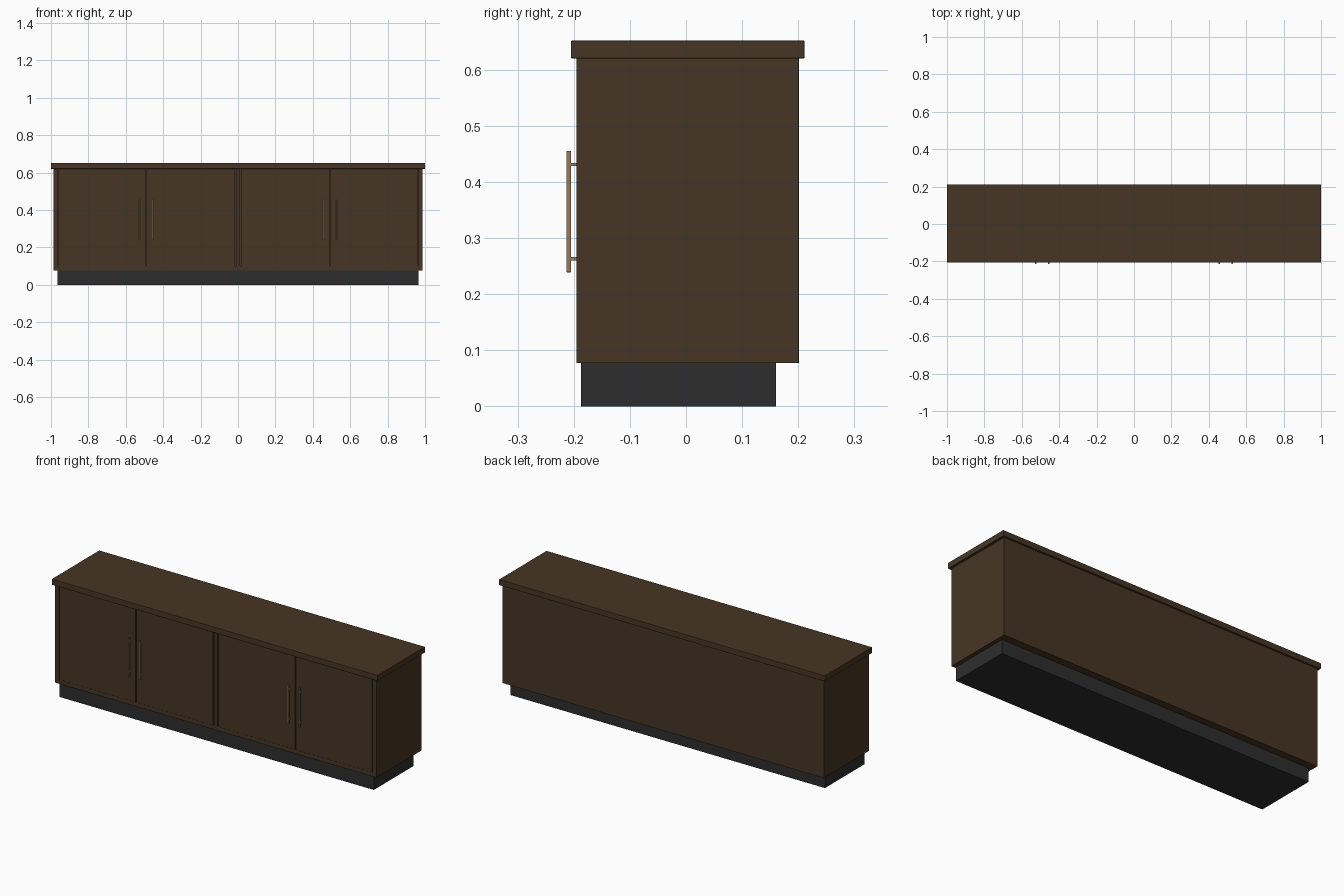
import bpy

if "Cube" in bpy.data.objects:
    bpy.data.objects.remove(bpy.data.objects["Cube"])


def material(name, rgb):
    m = bpy.data.materials.new(name)
    m.diffuse_color = (*rgb, 1)
    m.use_nodes = True
    m.node_tree.nodes["Principled BSDF"].inputs["Base Color"].default_value = m.diffuse_color
    return m


wood = material("dark walnut", (0.062, 0.036, 0.0175))
black = material("charcoal", (0.027, 0.027, 0.027))
bronze = material("bronze", (0.32, 0.19, 0.105))


def box(name, x, y, z, mat, bevel=0.0):
    """Box from (min, max) ranges on each axis."""
    bpy.ops.mesh.primitive_cube_add(size=1)
    o = bpy.context.object
    o.name = name
    for v in o.data.vertices:
        v.co = [r[0] if c < 0 else r[1] for c, r in zip(v.co, (x, y, z))]
    o.data.materials.append(mat)
    if bevel:
        b = o.modifiers.new("soft_edge", 'BEVEL')
        b.width = bevel
        b.segments = 2
    return o


FRONT, BACK, LOW, HIGH = -0.195, 0.201, 0.077, 0.62

# Plinth and worktop
box("plinth", (-0.965, 0.965), (-0.187, 0.16), (0, LOW), black)
box("top_board", (-1, 1), (-0.205, 0.211), (HIGH, 0.652), wood, 0.0015)

# Carcass
box("bottom_panel", (-0.962, 0.962), (FRONT, BACK), (LOW, 0.1), wood)
box("back_panel", (-0.962, 0.962), (0.185, BACK), (0.1, HIGH), wood)
box("centre_divider", (-0.012, 0.012), (FRONT, 0.185), (0.1, HIGH), wood)

for side, s in (("left", -1), ("right", 1)):
    def span(a, b):
        return tuple(sorted((s * a, s * b)))

    box(side + "_side_panel", span(0.962, 0.987), (FRONT, BACK), (LOW, HIGH), wood, 0.001)

    # Two doors per bay with narrow gaps, and a bar handle on each
    for part, a, b, h in (("inner", 0.018, 0.488, 0.455), ("outer", 0.492, 0.959, 0.524)):
        name = f"{side}_{part}"
        box(name + "_door", span(a, b), (FRONT, -0.177), (0.1005, HIGH - 0.001), wood)
        box(name + "_handle_bar", span(h - 0.004, h + 0.004), (-0.213, -0.205),
            (0.239, 0.455), bronze, 0.0006)
        for i, z in enumerate((0.263, 0.431)):
            box(f"{name}_handle_post_{i + 1}", span(h - 0.003, h + 0.003),
                (-0.206, FRONT + 0.001), (z - 0.003, z + 0.003), bronze)
